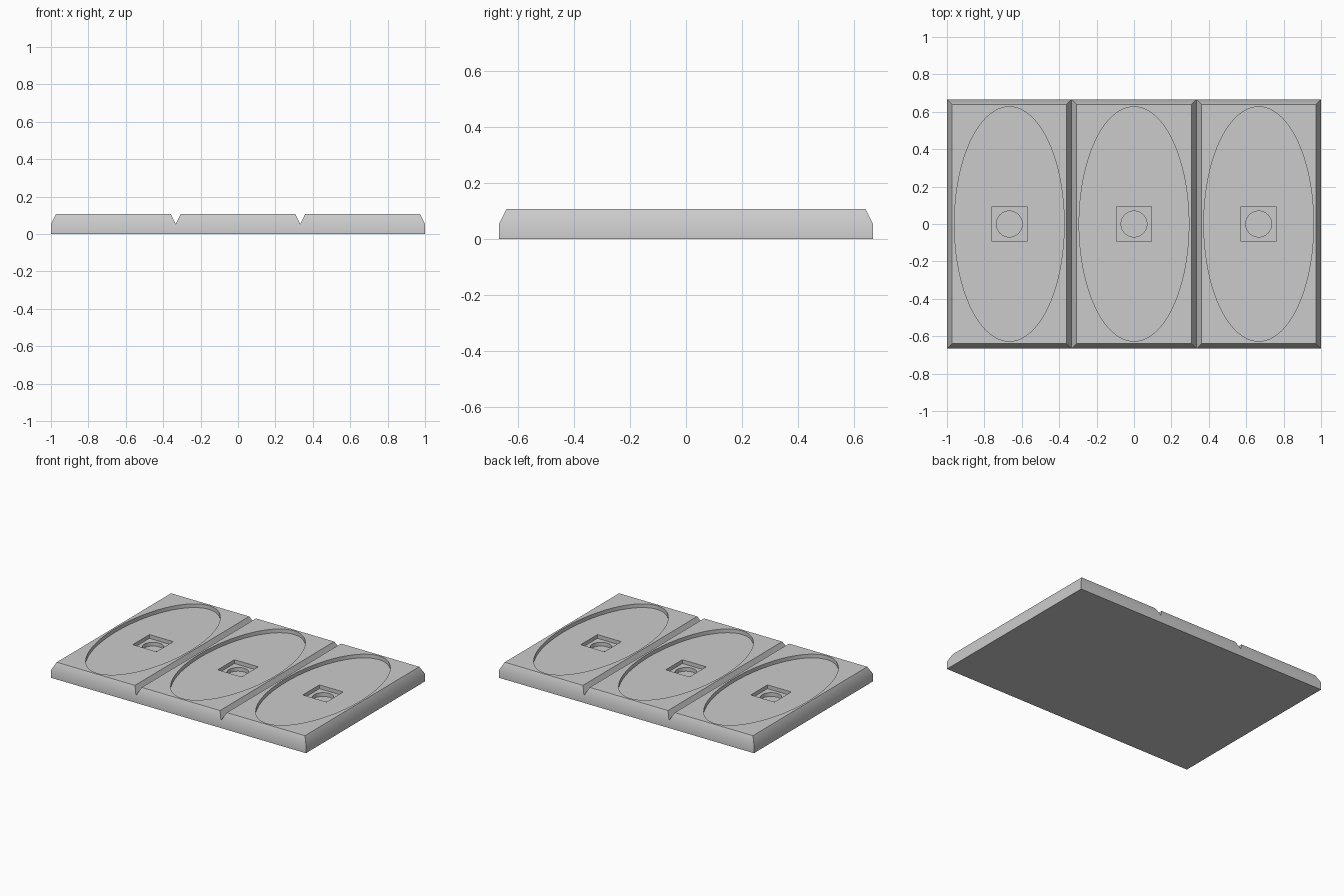
import bpy
import bmesh
import math
from mathutils import Matrix, Vector

default = bpy.data.objects.get("Cube")
if default:
    bpy.data.objects.remove(default, do_unlink=True)

MM = 2 / 75                      # tray is 75 units wide
TILE_W, TILE_D, HEIGHT = 25 * MM, 50 * MM, 4 * MM
CENTRES = [-TILE_W, 0, TILE_W]

grey = bpy.data.materials.new("plain grey")
grey.use_nodes = True
colour = (0.6, 0.6, 0.6, 1)
grey.diffuse_color = colour
grey.node_tree.nodes["Principled BSDF"].inputs["Base Color"].default_value = colour


def make_object(name, bm):
    bmesh.ops.recalc_face_normals(bm, faces=bm.faces)
    mesh = bpy.data.meshes.new(name)
    bm.to_mesh(mesh)
    bm.free()
    mesh.materials.append(grey)
    obj = bpy.data.objects.new(name, mesh)
    bpy.context.scene.collection.objects.link(obj)
    return obj


def ring(bm, cx, z, inset):
    hw, hd = TILE_W / 2 - inset, TILE_D / 2 - inset
    return [bm.verts.new((cx + sx * hw, sy * hd, z))
            for sx, sy in ((-1, -1), (1, -1), (1, 1), (-1, 1))]


# Three bevelled tiles welded into one slab, with V grooves between them
bm = bmesh.new()
for i, cx in enumerate(CENTRES):
    low = ring(bm, cx, 0, 0)
    mid = ring(bm, cx, HEIGHT / 2, 0)
    top = ring(bm, cx, HEIGHT, MM)
    bm.faces.new(low)
    bm.faces.new(top)
    for k in range(4):
        n = (k + 1) % 4
        bm.faces.new((mid[k], mid[n], top[n], top[k]))
        shared = (k == 1 and i < 2) or (k == 3 and i > 0)
        if not shared:
            bm.faces.new((low[k], low[n], mid[n], mid[k]))
bmesh.ops.remove_doubles(bm, verts=bm.verts, dist=0.0005)
tray = make_object("tile_tray", bm)


def recess(name, sides, rx, ry, floor, turn=0):
    """Cut the same prism-shaped pocket into every tile."""
    bm = bmesh.new()
    depth = 2 * HEIGHT - floor
    for cx in CENTRES:
        place = (Matrix.Translation((cx, 0, floor + depth / 2))
                 @ Matrix.Diagonal(Vector((rx, ry, 1, 1)))
                 @ Matrix.Rotation(turn, 4, 'Z'))
        bmesh.ops.create_cone(bm, cap_ends=True, segments=sides, radius1=1,
                              radius2=1, depth=depth, matrix=place)
    cutter = make_object(name, bm)
    cutter.hide_render = True
    mod = tray.modifiers.new(name, 'BOOLEAN')
    mod.operation = 'DIFFERENCE'
    mod.solver = 'EXACT'
    mod.object = cutter
    bpy.ops.object.modifier_apply(modifier=name)
    bpy.data.objects.remove(cutter, do_unlink=True)


bpy.ops.object.select_all(action='DESELECT')
tray.select_set(True)
bpy.context.view_layer.objects.active = tray

# Stepped pockets: oval, then square, then round socket
half_square = 3.5 * MM * math.sqrt(2)
recess("oval_recess", 96, 11 * MM, 23.5 * MM, 3 * MM)
recess("square_recess", 4, half_square, half_square, 2 * MM, math.pi / 4)
recess("round_socket", 48, 2.6 * MM, 2.6 * MM, MM)

bpy.ops.object.shade_smooth_by_angle(angle=math.radians(30))
